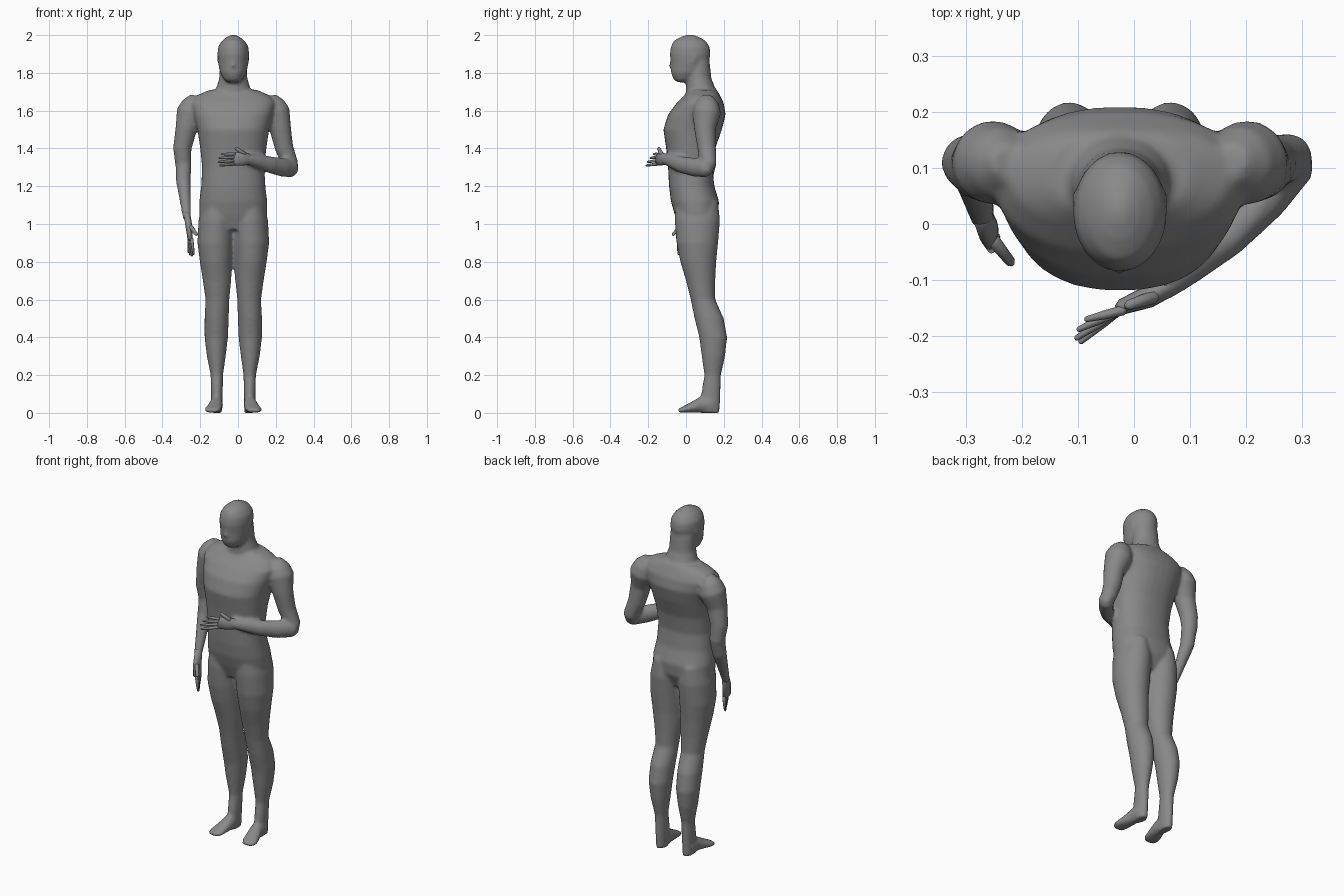
import bpy, bmesh
from math import cos, sin, pi, copysign
from mathutils import Vector

cube = bpy.data.objects.get("Cube")
if cube:
    bpy.data.objects.remove(cube)

MID = -0.025  # the figure's own mid-line
SHADE = 0.25
UP, BACK = Vector((0, 0, 1)), Vector((0, 1, 0))

grey = bpy.data.materials.new("plain_grey")
grey.use_nodes = True
grey.diffuse_color = (SHADE, SHADE, SHADE, 1)
grey.node_tree.nodes["Principled BSDF"].inputs["Base Color"].default_value = grey.diffuse_color


def outline(sides, power=2):
    """Unit circle, or a boxier oval for a higher power."""
    points = []
    for i in range(sides):
        angle = 2 * pi * i / sides
        points.append([copysign(abs(c) ** (2 / power), c) for c in (cos(angle), sin(angle))])
    return points


def skin(bm, loops):
    """Bridge a list of point loops and cap both ends."""
    rings = [[bm.verts.new(point) for point in loop] for loop in loops]
    for low, high in zip(rings, rings[1:]):
        for i in range(len(low)):
            bm.faces.new((low[i - 1], low[i], high[i], high[i - 1]))
    bm.faces.new(rings[0][::-1])
    bm.faces.new(rings[-1])


def level(height, half, front, back, offset=0):
    """Horizontal slice of the trunk, head or leg."""
    return height, half, front, back, offset


def stack(bm, levels, power=2, side=1):
    loops = []
    for height, half, front, back, offset in levels:
        centre, depth = (front + back) / 2, (back - front) / 2
        loops.append([(MID + side * offset + u * half, centre + v * depth, height)
                      for u, v in outline(32, power)])
    skin(bm, loops)


def joint(x, y, z, wide, deep=None):
    """Cross-section of a limb, round unless a second radius is given."""
    return Vector((x, y, z)), wide, deep or wide


def tube(bm, joints, hint, sides=20):
    """Limb through its joints, with domed ends."""
    def dome(end, inner):
        point, wide, deep = end
        away = (point - inner[0]).normalized()
        return point + away * min(wide, deep) * 0.7, wide / 2, deep / 2

    joints = [dome(joints[0], joints[1]), *joints, dome(joints[-1], joints[-2])]
    loops = []
    for k, (point, wide, deep) in enumerate(joints):
        before, after = joints[max(k - 1, 0)], joints[min(k + 1, len(joints) - 1)]
        along = (after[0] - before[0]).normalized()
        across = along.cross(hint).normalized()
        other = across.cross(along)
        loops.append([point + across * wide * u + other * deep * v for u, v in outline(sides)])
    skin(bm, loops)


def finish(name, bm):
    bmesh.ops.recalc_face_normals(bm, faces=bm.faces)
    mesh = bpy.data.meshes.new(name)
    bm.to_mesh(mesh)
    bm.free()
    mesh.materials.append(grey)
    mesh.shade_smooth()
    ob = bpy.data.objects.new(name, mesh)
    bpy.context.collection.objects.link(ob)
    return ob


body = bmesh.new()

# Torso
stack(body, [
    level(height=0.97, half=0.1, front=-0.03, back=0.13),
    level(height=1.05, half=0.18, front=-0.06, back=0.17),
    level(height=1.12, half=0.18, front=-0.08, back=0.175),
    level(height=1.2, half=0.17, front=-0.09, back=0.15),
    level(height=1.3, half=0.165, front=-0.095, back=0.14),
    level(height=1.4, half=0.175, front=-0.105, back=0.155),
    level(height=1.5, half=0.19, front=-0.12, back=0.19),
    level(height=1.58, half=0.21, front=-0.095, back=0.21),
    level(height=1.64, half=0.225, front=-0.05, back=0.2),
    level(height=1.68, half=0.195, front=-0.01, back=0.18),
    level(height=1.71, half=0.125, front=0.015, back=0.165),
], power=2.3)

# Neck
stack(body, [
    level(height=1.66, half=0.115, front=0, back=0.165),
    level(height=1.72, half=0.09, front=0, back=0.155),
    level(height=1.77, half=0.075, front=0, back=0.135),
    level(height=1.86, half=0.07, front=0.01, back=0.125),
])

# Head
stack(body, [
    level(height=1.75, half=0.03, front=-0.045, back=0),
    level(height=1.765, half=0.05, front=-0.065, back=0.04),
    level(height=1.8, half=0.07, front=-0.08, back=0.09),
    level(height=1.85, half=0.08, front=-0.08, back=0.12),
    level(height=1.9, half=0.084, front=-0.086, back=0.13),
    level(height=1.94, half=0.08, front=-0.08, back=0.125),
    level(height=1.97, half=0.06, front=-0.065, back=0.105),
    level(height=1.99, half=0.035, front=-0.03, back=0.07),
    level(height=2.003, half=0.01, front=0.01, back=0.035),
])

# Nose and ears
tube(body, [joint(MID, -0.07, 1.88, wide=0.01), joint(MID, -0.08, 1.835, wide=0.012)], BACK)
for side in (-1, 1):
    ear = MID + side * 0.075
    tube(body, [joint(ear, 0.05, 1.89, wide=0.012), joint(ear, 0.04, 1.86, wide=0.01)], BACK)

# Legs and feet, mirrored about the mid-line
leg = [
    level(height=1.12, half=0.07, front=-0.055, back=0.17, offset=0.09),
    level(height=1.02, half=0.094, front=-0.06, back=0.18, offset=0.09),
    level(height=0.9, half=0.095, front=-0.05, back=0.17, offset=0.095),
    level(height=0.8, half=0.085, front=-0.03, back=0.16, offset=0.092),
    level(height=0.7, half=0.075, front=0, back=0.155, offset=0.086),
    level(height=0.6, half=0.063, front=0.025, back=0.155, offset=0.084),
    level(height=0.5, half=0.064, front=0.045, back=0.2, offset=0.088),
    level(height=0.4, half=0.062, front=0.07, back=0.218, offset=0.09),
    level(height=0.3, half=0.05, front=0.083, back=0.207, offset=0.09),
    level(height=0.2, half=0.033, front=0.097, back=0.185, offset=0.087),
    level(height=0.1, half=0.031, front=0.08, back=0.182, offset=0.087),
    level(height=0, half=0.028, front=0.08, back=0.178, offset=0.087),
]
for side in (-1, 1):
    def sole(out, y, wide, deep):
        return joint(MID + side * out, y, deep, wide, deep)

    stack(body, leg, side=side)
    tube(body, [
        sole(out=0.09, y=0.14, wide=0.032, deep=0.045),
        sole(out=0.09, y=0.08, wide=0.036, deep=0.043),
        sole(out=0.1, y=0.03, wide=0.042, deep=0.028),
        sole(out=0.11, y=-0.01, wide=0.046, deep=0.018),
        sole(out=0.112, y=-0.035, wide=0.036, deep=0.012),
    ], UP)

# Shoulders and upper arms, mirrored down to the elbows
for side in (-1, 1):
    def bone(out, y, z, wide):
        return joint(MID + side * out, y, z, wide)

    tube(body, [
        bone(out=0.21, y=0.11, z=1.635, wide=0.063),
        bone(out=0.225, y=0.11, z=1.59, wide=0.076),
        bone(out=0.25, y=0.1, z=1.5, wide=0.057),
        bone(out=0.27, y=0.11, z=1.4, wide=0.049),
        bone(out=0.285 + side * 0.02, y=0.12, z=1.31, wide=0.042),
    ], BACK)

# Right forearm, hanging
tube(body, [
    joint(x=-0.288, y=0.12, z=1.33, wide=0.043),
    joint(x=-0.29, y=0.1, z=1.23, wide=0.039),
    joint(x=-0.28, y=0.055, z=1.13, wide=0.03),
    joint(x=-0.27, y=0.01, z=1.03, wide=0.022),
], BACK)

# Left forearm, bent across the front
tube(body, [
    joint(x=0.285, y=0.11, z=1.295, wide=0.042, deep=0.048),
    joint(x=0.235, y=0.045, z=1.3, wide=0.04, deep=0.05),
    joint(x=0.165, y=-0.025, z=1.315, wide=0.036, deep=0.044),
    joint(x=0.095, y=-0.085, z=1.335, wide=0.026, deep=0.034),
    joint(x=0.045, y=-0.12, z=1.345, wide=0.022, deep=0.028),
], UP)

# Fuse the body parts into one smooth skin
figure = finish("body", body)
fuse = figure.modifiers.new("fuse", "REMESH")
fuse.mode = "VOXEL"
fuse.voxel_size = 0.009
fuse.use_smooth_shade = True
soften = figure.modifiers.new("soften", "SMOOTH")
soften.factor = 0.5
soften.iterations = 7


def hand(name, palm, hint, knuckles, tips, thumb):
    """Palm with a thumb and four fingers spread evenly between two knuckles and two tips."""
    bm = bmesh.new()
    tube(bm, palm, hint)
    tube(bm, thumb, hint, sides=8)
    for i in range(4):
        base = Vector(knuckles[0]).lerp(Vector(knuckles[1]), i / 3)
        tip = Vector(tips[0]).lerp(Vector(tips[1]), i / 3)
        if i in (1, 2):  # middle fingers reach further
            tip += (tip - base) * 0.15
        tube(bm, [joint(*base, wide=0.009), joint(*base.lerp(tip, 0.5), wide=0.008),
                  joint(*tip, wide=0.005)], hint, sides=8)
    finish(name, bm)


hand("right_hand", palm=[
    joint(x=-0.27, y=0.015, z=1.05, wide=0.018, deep=0.022),
    joint(x=-0.26, y=-0.01, z=0.99, wide=0.018, deep=0.03),
    joint(x=-0.254, y=-0.02, z=0.92, wide=0.013, deep=0.033),
], hint=BACK, knuckles=[(-0.257, 0.01, 0.92), (-0.245, -0.04, 0.92)],
    tips=[(-0.262, 0.01, 0.85), (-0.235, -0.04, 0.84)],
    thumb=[joint(-0.25, -0.03, 0.985, wide=0.012), joint(-0.22, -0.068, 0.945, wide=0.009)])

hand("left_hand", palm=[
    joint(x=0.07, y=-0.105, z=1.342, wide=0.02, deep=0.026),
    joint(x=0.025, y=-0.13, z=1.345, wide=0.02, deep=0.036),
    joint(x=-0.022, y=-0.148, z=1.343, wide=0.014, deep=0.034),
], hint=UP, knuckles=[(-0.02, -0.148, 1.318), (-0.02, -0.154, 1.37)],
    tips=[(-0.095, -0.21, 1.31), (-0.085, -0.17, 1.37)],
    thumb=[joint(0.035, -0.13, 1.37, wide=0.012), joint(-0.01, -0.145, 1.4, wide=0.009)])
